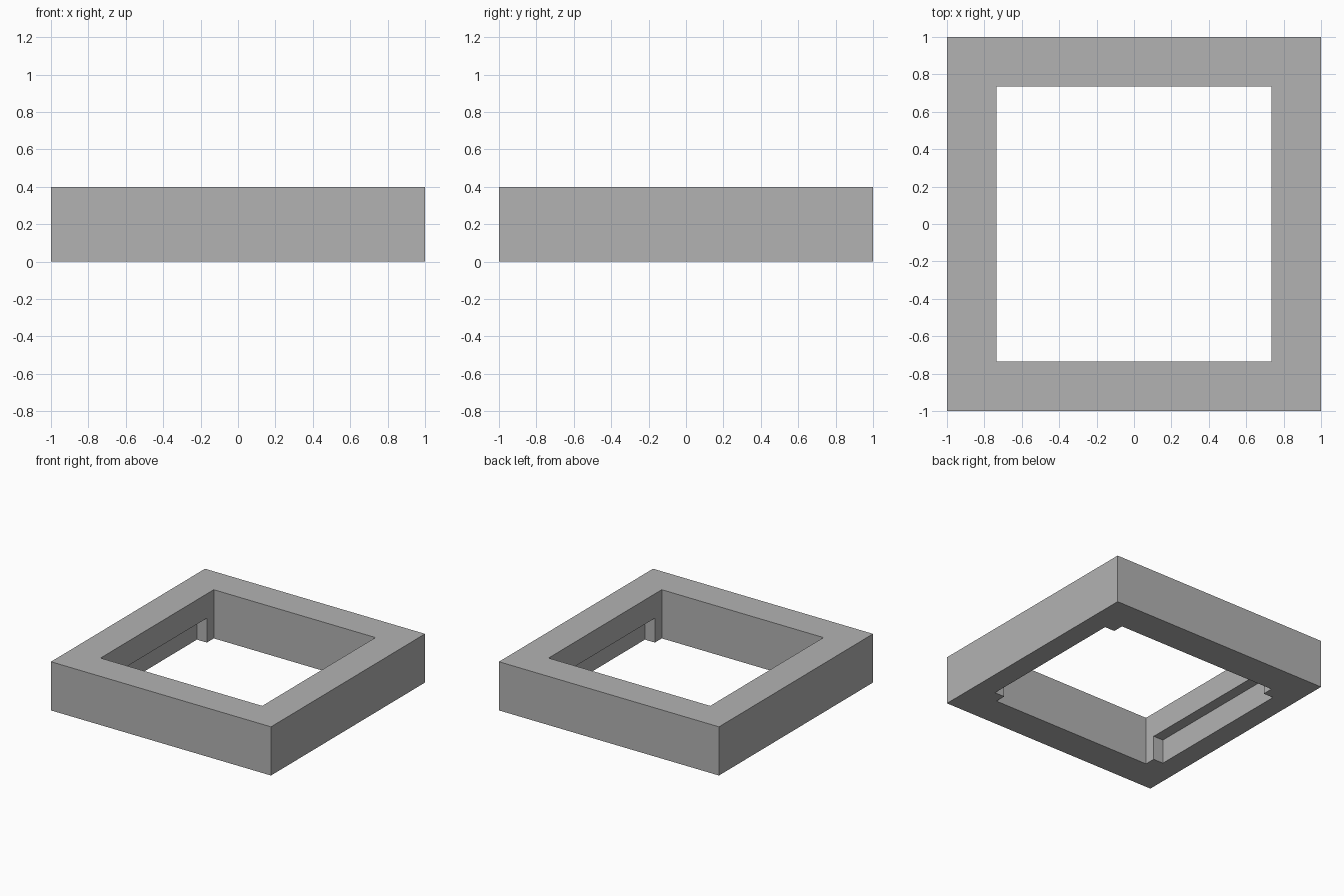
import bpy

cube = bpy.data.objects.get("Cube")
if cube:
    bpy.data.objects.remove(cube, do_unlink=True)

# Main dimensions
SIZE, HEIGHT = 2.0, 0.40
OPENING = 1.47
SLOT_LENGTH, SLOT_DEPTH, SLOT_HEIGHT = 1.29, 0.09, 0.20
MARGIN = 0.1

# Single grey finish
grey = bpy.data.materials.new("plain grey")
grey.use_nodes = True
colour = (0.45, 0.45, 0.45, 1)
grey.diffuse_color = colour
grey.node_tree.nodes["Principled BSDF"].inputs["Base Color"].default_value = colour


def box(name, width, depth, bottom, top):
    """Box centred on the vertical axis."""
    bpy.ops.mesh.primitive_cube_add(size=1, location=(0, 0, (bottom + top) / 2))
    obj = bpy.context.object
    obj.name = name
    obj.scale = (width, depth, top - bottom)
    bpy.ops.object.transform_apply(location=True, rotation=False, scale=True)
    obj.data.materials.append(grey)
    return obj


# Outer block
frame = box("square_frame", SIZE, SIZE, 0, HEIGHT)

# Central opening, and the slots low in the left and right inner walls
cutters = [
    box("opening_cutter", OPENING, OPENING, -MARGIN, HEIGHT + MARGIN),
    box("side_slot_cutter", OPENING + 2 * SLOT_DEPTH, SLOT_LENGTH, -MARGIN, SLOT_HEIGHT),
]

bpy.ops.object.select_all(action="DESELECT")
bpy.context.view_layer.objects.active = frame
frame.select_set(True)
for cutter in cutters:
    cutter.hide_render = True
    cut = frame.modifiers.new(cutter.name, "BOOLEAN")
    cut.operation = "DIFFERENCE"
    cut.solver = "EXACT"
    cut.object = cutter
    bpy.ops.object.modifier_apply(modifier=cut.name)
    bpy.data.objects.remove(cutter, do_unlink=True)
